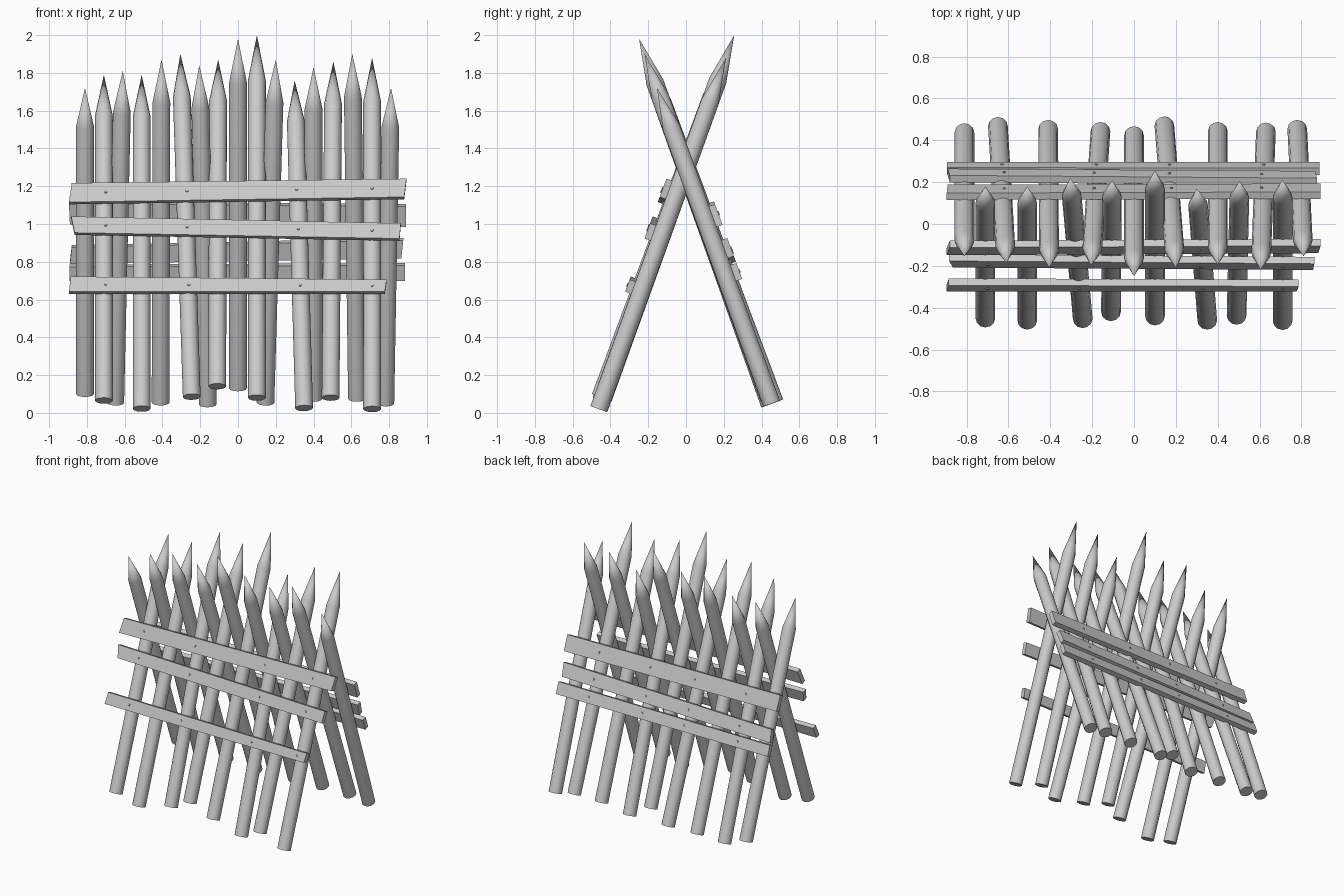
import bpy, bmesh, math
from mathutils import Vector

if "Cube" in bpy.data.objects:
    bpy.data.objects.remove(bpy.data.objects["Cube"])

LEAN = math.radians(20)
K, C, S = math.tan(LEAN), math.cos(LEAN), math.sin(LEAN)
CROSS_Z = 1.298      # height where the two rows cross
R = 0.047            # stake radius
SIDES = 12


def finish(bm, name, smooth=False):
    bmesh.ops.recalc_face_normals(bm, faces=bm.faces)
    me = bpy.data.meshes.new(name)
    bm.to_mesh(me)
    bm.free()
    ob = bpy.data.objects.new(name, me)
    bpy.context.collection.objects.link(ob)
    if smooth:
        bpy.ops.object.select_all(action='DESELECT')
        ob.select_set(True)
        bpy.context.view_layer.objects.active = ob
        bpy.ops.object.shade_smooth_by_angle(angle=math.radians(40))
    return ob


def row_y(side, z):
    """Centre line of a row; side -1 has its feet in front, +1 behind."""
    return -side * K * (z - CROSS_Z)


def stake(name, foot, tip):
    """Round post with a sharpened end."""
    foot, tip = Vector(foot), Vector(tip)
    axis = tip - foot
    length = axis.length
    bm = bmesh.new()
    bmesh.ops.create_circle(bm, cap_ends=True, segments=SIDES, radius=R)
    base = bm.faces[:]
    top = bmesh.ops.extrude_face_region(bm, geom=base, use_keep_orig=True)
    verts = [v for v in top['geom'] if isinstance(v, bmesh.types.BMVert)]
    cap = [f for f in top['geom'] if isinstance(f, bmesh.types.BMFace)]
    bmesh.ops.translate(bm, verts=verts, vec=(0, 0, length * 0.875))
    point = bmesh.ops.poke(bm, faces=cap)['verts'][0]
    point.co.z = length
    quat = Vector((0, 0, 1)).rotation_difference(axis)
    for v in bm.verts:
        v.co = foot + quat @ v.co
    finish(bm, name, smooth=True)


def plank(name, side, corners, nails, outer=0.078, thick=0.035):
    """Board lying on a row; corners are (x, z) of its outer face."""
    normal = Vector((0, side * C, S))
    bm = bmesh.new()
    pts = [Vector((x, row_y(side, z) + side * outer / C, z)) for x, z in corners]
    face = bm.faces.new([bm.verts.new(p) for p in pts])
    ext = bmesh.ops.extrude_face_region(bm, geom=[face], use_keep_orig=True)
    bmesh.ops.translate(bm, vec=-normal * thick,
                        verts=[v for v in ext['geom'] if isinstance(v, bmesh.types.BMVert)])
    finish(bm, name)
    # nail heads along the middle of the board
    left, right = (pts[0] + pts[1]) / 2, (pts[2] + pts[3]) / 2
    bm = bmesh.new()
    for x in nails:
        pos = left.lerp(right, (x - left.x) / (right.x - left.x))
        head = bmesh.ops.create_cone(bm, cap_ends=True, segments=8,
                                     radius1=0.009, radius2=0.006, depth=0.01)['verts']
        quat = Vector((0, 0, 1)).rotation_difference(normal)
        for v in head:
            v.co = pos + quat @ v.co
    finish(bm, name + "_nails")


# Stakes: foot x, foot y, foot z, tip x, tip z
front = [(-.71, -.45, .065, -.71, 1.79), (-.51, -.46, .022, -.51, 1.79),
         (-.245, -.453, .085, -.305, 1.90), (-.11, -.42, .14, -.105, 1.87),
         (.10, -.44, .08, .10, 2.0), (.35, -.46, .025, .30, 1.76),
         (.49, -.437, .08, .505, 1.86), (.71, -.462, .02, .71, 1.88)]
back = [(-.81, .437, .10, -.81, 1.72), (-.65, .467, .055, -.61, 1.81),
        (-.41, .453, .055, -.405, 1.87), (-.16, .443, .045, -.205, 1.84),
        (0, .423, .13, 0, 1.98), (.145, .47, .055, .20, 1.87),
        (.40, .443, .075, .40, 1.83), (.63, .44, .075, .605, 1.90),
        (.78, .453, .05, .81, 1.72)]
for label, side, row in (("front", -1, front), ("back", 1, back)):
    for i, (fx, fy, fz, tx, tz) in enumerate(row):
        stake(f"{label}_stake_{i + 1}", (fx, fy, fz), (tx, row_y(side, tz), tz))

# Planks: outer face corners, top left, bottom left, bottom right, top right
plank("front_plank_top", -1, [(-.88, 1.217), (-.895, 1.116), (.88, 1.143), (.892, 1.24)],
      (-.7, -.27, .31, .71))
plank("front_plank_middle", -1, [(-.883, 1.04), (-.865, .954), (.855, .923), (.862, 1.004)],
      (-.7, -.27, .32, .71))
plank("front_plank_bottom", -1, [(-.885, .722), (-.895, .642), (.777, .642), (.787, .706)],
      (-.7, -.26, .33, .71))
plank("back_plank_top", 1, [(-.895, 1.12), (-.89, 1.01), (.89, .995), (.89, 1.105)],
      (-.62, -.19, .18, .61))
plank("back_plank_middle", 1, [(-.88, .888), (-.89, .80), (.865, .83), (.875, .925)],
      (-.62, -.19, .17, .61))
plank("back_plank_bottom", 1, [(-.893, .785), (-.893, .71), (.885, .71), (.885, .793)],
      (-.63, -.18, .17, .62))
